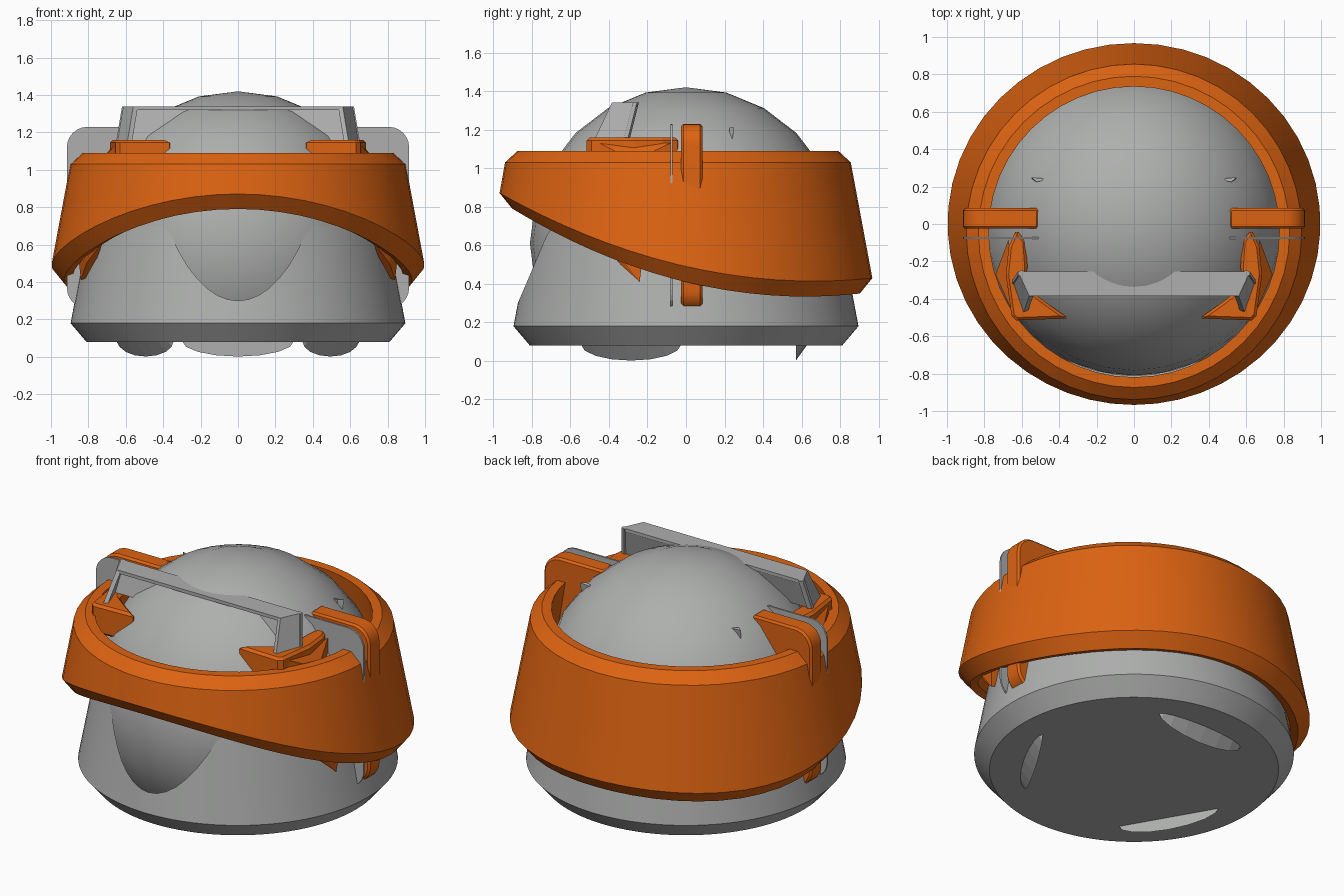
import bpy, bmesh, math
from mathutils import Vector

if "Cube" in bpy.data.objects:
    bpy.data.objects.remove(bpy.data.objects["Cube"])


def material(name, rgb):
    m = bpy.data.materials.new(name)
    m.diffuse_color = (*rgb, 1)
    m.use_nodes = True
    m.node_tree.nodes["Principled BSDF"].inputs["Base Color"].default_value = m.diffuse_color
    return m


GREY = material("light grey", (0.42, 0.43, 0.42))
ORANGE = material("orange", (0.72, 0.125, 0.006))


def finish(name, bm, mat, smooth=0, bevel=0):
    bmesh.ops.recalc_face_normals(bm, faces=bm.faces)
    me = bpy.data.meshes.new(name)
    bm.to_mesh(me)
    bm.free()
    ob = bpy.data.objects.new(name, me)
    bpy.context.collection.objects.link(ob)
    me.materials.append(mat)
    if bevel:
        b = ob.modifiers.new("bevel", 'BEVEL')
        b.width, b.segments = bevel, 1
        b.limit_method, b.angle_limit = 'ANGLE', math.radians(50)
    if smooth:
        bpy.ops.object.select_all(action='DESELECT')
        ob.select_set(True)
        bpy.context.view_layer.objects.active = ob
        bpy.ops.object.shade_smooth_by_angle(angle=math.radians(smooth))
    return ob


def hull(name, pts, mat):
    bm = bmesh.new()
    vs = [bm.verts.new(p) for p in pts]
    res = bmesh.ops.convex_hull(bm, input=vs)
    loose = [v for v in bm.verts if not v.link_faces]
    bmesh.ops.delete(bm, geom=loose, context='VERTS')
    return finish(name, bm, mat)


def extrude(name, pts, vec, mat, bevel=0, smooth=0):
    bm = bmesh.new()
    f = bm.faces.new([bm.verts.new(p) for p in pts])
    g = bmesh.ops.extrude_face_region(bm, geom=[f], use_keep_orig=True)
    for v in g["geom"]:
        if isinstance(v, bmesh.types.BMVert):
            v.co += Vector(vec)
    return finish(name, bm, mat, smooth, bevel)


def loft(name, rings, mat, close, smooth=30):
    """Skin a list of rings; close joins last ring to first, else caps the first."""
    bm = bmesh.new()
    R = [[bm.verts.new(p) for p in r] for r in rings]
    n = len(R[0])
    pairs = list(zip(R, R[1:])) + ([(R[-1], R[0])] if close else [])
    for a, b in pairs:
        for i in range(n):
            j = (i + 1) % n
            bm.faces.new((a[i], a[j], b[j], b[i]))
    if not close:
        bm.faces.new(R[0])
    return finish(name, bm, mat, smooth)


# Dome: sphere cut off inside the base
bm = bmesh.new()
bmesh.ops.create_uvsphere(bm, u_segments=32, v_segments=12, radius=0.81)
bmesh.ops.translate(bm, verts=bm.verts, vec=(0, 0, 0.61))
bmesh.ops.bisect_plane(bm, geom=bm.verts[:] + bm.edges[:] + bm.faces[:],
                       plane_co=(0, 0, 0.1), plane_no=(0, 0, -1), clear_outer=True)
finish("dome", bm, GREY, 40)

# Base: tapered skirt with a rounded notch at the front
N = 96


def base_ring(z, r):
    return [(r * math.cos(t), r * math.sin(t), z)
            for t in (2 * math.pi * i / N for i in range(N))]


top = []
for i in range(N):
    t = 2 * math.pi * i / N
    z = 0.7
    if math.sin(t) < 0:
        z = min(z, 0.30 + 0.28 * (0.86 * math.cos(t) / 0.34) ** 2)
    r = 0.895 - 0.1875 * (z - 0.18)
    top.append((r * math.cos(t), r * math.sin(t), z))
loft("base_skirt", [base_ring(0.08, 0.81), base_ring(0.18, 0.895), top], GREY, False)

# Three crescent feet
for k, deg in enumerate((90, 210, 330)):
    u = Vector((math.cos(math.radians(deg)), math.sin(math.radians(deg)), 0))
    w = Vector((-u.y, u.x, 0))
    pts = []
    for i in range(9):
        a = math.pi * i / 8
        t, s = 0.3 * math.cos(a), math.sin(a)
        pts.append(u * 0.57 + w * t + Vector((0, 0, 0.085 - 0.083 * s)))
        if 0 < i < 8:
            pts.append(u * (0.57 + 0.06 * s) + w * t + Vector((0, 0, 0.085)))
    hull(f"foot_{k}", pts, GREY)

# Orange collar: flared band with a sloping, curved lower edge
CY, M = -0.042, 48


def flare(z):
    return 0.895 + 0.19 * (1.03 - z)


def low_z(y):
    return 0.41 - 0.24 * y + 0.19 * y * y


def collar_ring(kind):
    out = []
    for i in range(M):
        t = 2 * math.pi * i / M
        c, s = math.cos(t), math.sin(t)
        zu = 0.6
        for _ in range(12):
            zu = low_z(0.95 * (flare(zu) * s + CY)) + 0.08
        ru = flare(zu)
        r, z = {"inner_top": (0.777, 1.09), "rim": (0.832, 1.09), "shoulder": (0.897, 1.03),
                "edge": (ru, zu), "bottom": (ru - 0.065, zu - 0.08),
                "inner_bottom": (ru - 0.11, zu - 0.065)}[kind]
        out.append((r * c, r * s + CY, z))
    return out


loft("collar", [collar_ring(k) for k in ("inner_top", "rim", "shoulder", "edge",
                                         "bottom", "inner_bottom")], ORANGE, True, 25)


# Side fins: rounded plates, an orange one with a thin grey one in front
def fin_outline(s, y, rad=0.11):
    pts = [(0.51, 0.26), (0.51, 1.23)]
    for cz, a0 in ((1.23 - rad, 90), (0.26 + rad, 0)):
        for i in range(7):
            a = math.radians(a0 - 15 * i)
            pts.append((0.915 - rad + rad * math.cos(a), cz + rad * math.sin(a)))
    return [(s * x, y, z) for x, z in pts]


for side, s in (("right", 1), ("left", -1)):
    extrude("side_fin_" + side, fin_outline(s, -0.025), (0, 0.11, 0), ORANGE, 0.012, 30)
    extrude("fin_plate_" + side, fin_outline(s, -0.08), (0, 0.011, 0), GREY)

    # Curved bracket inside the collar, ending in a point at the front
    outline = [(0.35, -0.505), (0.63, -0.515), (0.655, -0.49), (0.685, -0.27), (0.67, -0.12),
               (0.63, -0.03), (0.58, -0.09), (0.57, -0.22), (0.575, -0.34), (0.47, -0.42)]
    extrude("bracket_" + side, [(s * x, y, 0.98) for x, y in outline], (0, 0, 0.18),
            ORANGE, 0.015)
    # Flank joining the bracket to the collar
    hull("bracket_flank_" + side,
         [(s * x, y, z) for x, y, z in ((0.66, -0.45, 1.13), (0.67, -0.08, 1.13),
                                        (0.74, -0.27, 1.04), (0.66, -0.45, 0.95),
                                        (0.67, -0.08, 0.95), (0.74, -0.27, 0.9))], ORANGE)
    # Lower tip showing under the collar
    hull("bracket_tip_" + side,
         [(s * x, y, z) for x, y, z in ((0.72, -0.44, 0.62), (0.82, -0.40, 0.62), (0.86, -0.22, 0.6),
                                        (0.74, -0.22, 0.6), (0.84, -0.24, 0.41),
                                        (0.79, -0.24, 0.43), (0.81, -0.34, 0.50))], ORANGE)
    # Visor end leg
    extrude("visor_leg_" + side,
            [(s * 0.62, -0.255, 1.34), (s * 0.56, -0.385, 1.34),
             (s * 0.59, -0.47, 1.16), (s * 0.65, -0.30, 1.16)],
            (-s * 0.025, 0.01, 0), GREY)
    # Small spike at the back of the dome
    hull("dome_spike_" + side,
         [(s * x, y, z) for x, y, z in ((0.45, 0.24, 1.2), (0.55, 0.25, 1.21),
                                        (0.52, 0.225, 1.21), (0.54, 0.23, 1.08))], GREY)

# Visor: flat top strip and a leaning back sheet
extrude("visor_top", [(-0.62, -0.255, 1.34), (0.62, -0.255, 1.34),
                      (0.555, -0.385, 1.34), (-0.555, -0.385, 1.34)], (0, 0, -0.02), GREY)
extrude("visor_back", [(-0.62, -0.255, 1.34), (0.62, -0.255, 1.34),
                       (0.65, -0.30, 1.16), (-0.65, -0.30, 1.16)], (0, -0.02, 0), GREY)
